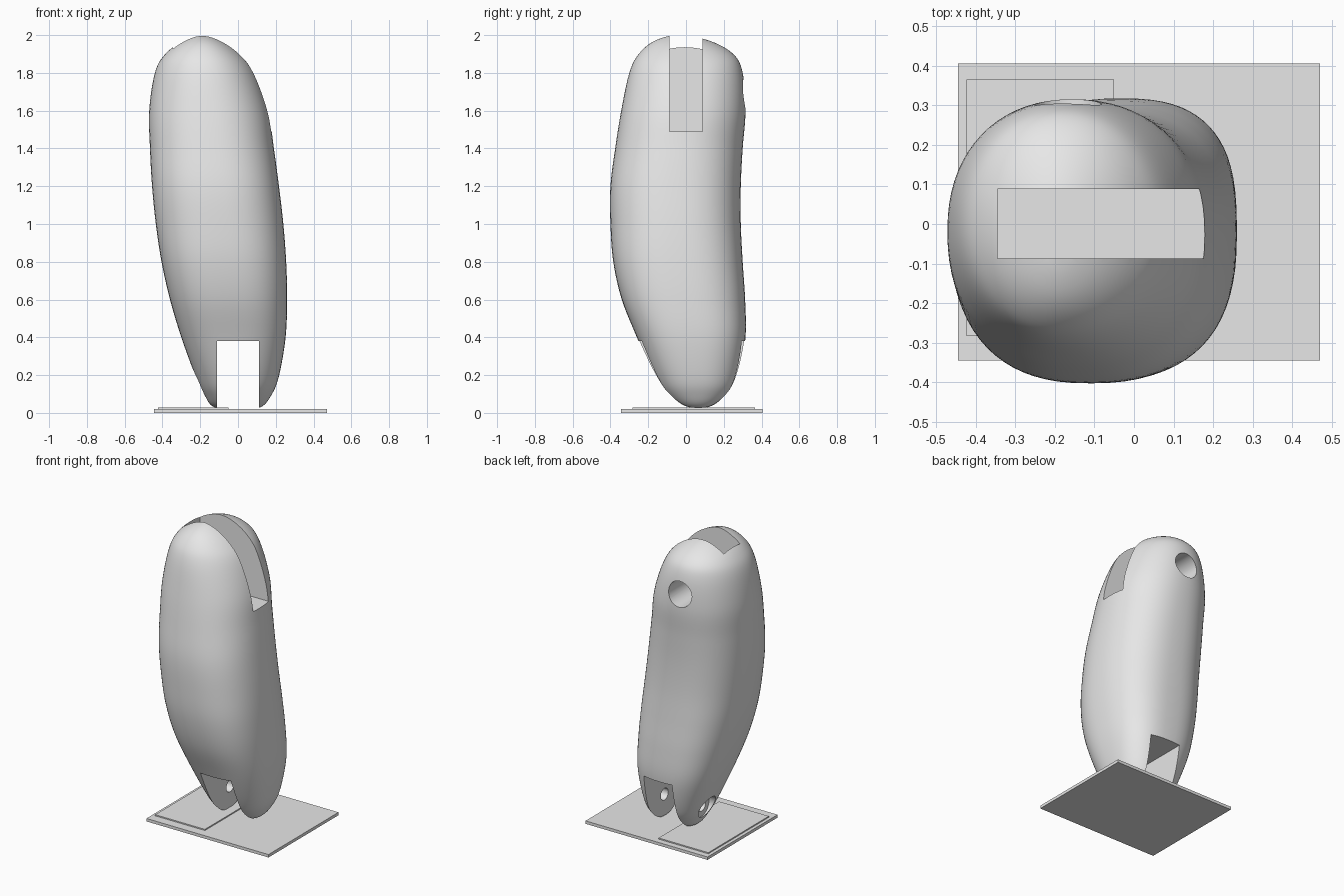
import bpy, bmesh, math
from mathutils import Matrix, Vector

if "Cube" in bpy.data.objects:
    bpy.data.objects.remove(bpy.data.objects["Cube"])

grey = bpy.data.materials.new("plain_grey")
grey.diffuse_color = (0.8, 0.8, 0.8, 1)
grey.use_nodes = True
grey.node_tree.nodes["Principled BSDF"].inputs["Base Color"].default_value = grey.diffuse_color


def add_object(name, bm):
    bmesh.ops.recalc_face_normals(bm, faces=bm.faces)
    mesh = bpy.data.meshes.new(name)
    bm.to_mesh(mesh)
    bm.free()
    mesh.materials.append(grey)
    ob = bpy.data.objects.new(name, mesh)
    bpy.context.collection.objects.link(ob)
    return ob


def box(name, lo, hi):
    bm = bmesh.new()
    lo, hi = Vector(lo), Vector(hi)
    m = Matrix.Translation((lo + hi) / 2) @ Matrix.Diagonal((*(hi - lo), 1))
    bmesh.ops.create_cube(bm, size=1, matrix=m)
    return add_object(name, bm)


def rod(name, start, end, radius):
    bm = bmesh.new()
    a, b = Vector(start), Vector(end)
    rot = (b - a).to_track_quat('Z', 'Y').to_matrix().to_4x4()
    bmesh.ops.create_cone(bm, cap_ends=True, segments=40, radius1=radius, radius2=radius,
                          depth=(b - a).length, matrix=Matrix.Translation((a + b) / 2) @ rot)
    return add_object(name, bm)


# Body stations: height, left, right, front, back, squareness
stations = [
    (0.02, 0.01, 0.01, 0.065, 0.065, 2.2),
    (0.03, -0.125, 0.12, -0.03, 0.16, 2.2),
    (0.10, -0.18, 0.18, -0.115, 0.24, 2.3),
    (0.20, -0.227, 0.218, -0.175, 0.283, 2.4),
    (0.40, -0.30, 0.252, -0.26, 0.315, 2.6),
    (0.60, -0.36, 0.26, -0.34, 0.313, 2.6),
    (0.80, -0.405, 0.255, -0.385, 0.30, 2.55),
    (1.00, -0.435, 0.24, -0.40, 0.29, 2.45),
    (1.20, -0.455, 0.217, -0.40, 0.29, 2.4),
    (1.40, -0.466, 0.19, -0.375, 0.30, 2.3),
    (1.60, -0.47, 0.16, -0.343, 0.315, 2.2),
    (1.80, -0.44, 0.09, -0.30, 0.30, 2.1),
    (1.90, -0.385, 0.015, -0.25, 0.25, 2.1),
    (1.97, -0.29, -0.085, -0.165, 0.125, 2.0),
    (2.00, -0.19, -0.19, -0.04, -0.04, 2.0),
]


def mirrored(s):
    return (s[0], s[2], s[1], s[4], s[3], s[5])


def spline(p, t):
    return [0.5 * (2 * b + (c - a) * t + (2 * a - 5 * b + 4 * c - d) * t * t
                   + (3 * b - a - 3 * c + d) * t ** 3) for a, b, c, d in zip(*p)]


path = [mirrored(stations[1])] + stations + [mirrored(stations[-2])]
STEPS, SEG = 6, 72
rows = [spline(path[i:i + 4], k / STEPS) for i in range(len(stations) - 1) for k in range(STEPS)]
rows = rows[1:]


def power(v, e):
    return math.copysign(abs(v) ** e, v)


# Smooth lofted body
bm = bmesh.new()
rings = []
for z, xl, xr, yf, yb, n in rows:
    ring = []
    for i in range(SEG):
        a = 2 * math.pi * i / SEG
        x = (xl + xr) / 2 + (xr - xl) / 2 * power(math.cos(a), 2 / n)
        y = (yf + yb) / 2 + (yb - yf) / 2 * power(math.sin(a), 2 / n)
        ring.append(bm.verts.new((x, y, z)))
    rings.append(ring)
for r0, r1 in zip(rings, rings[1:]):
    for i in range(SEG):
        j = (i + 1) % SEG
        bm.faces.new((r0[i], r0[j], r1[j], r1[i]))
for ring, s in ((rings[0], stations[0]), (rings[-1], stations[-1])):
    tip = bm.verts.new((s[1], s[3], s[0]))
    for i in range(SEG):
        bm.faces.new((ring[i], ring[(i + 1) % SEG], tip))
body = add_object("body", bm)

# Slots and pin holes cut from the body
cutters = [
    box("top_slot_cutter", (-0.345, -0.087, 1.49), (0.6, 0.088, 2.3)),
    box("bottom_slot_cutter", (-0.11, -0.8, -0.2), (0.11, 0.8, 0.38)),
    rod("back_hole_cutter", (-0.168, 0.0, 1.69), (-0.168, 0.6, 1.69), 0.086),
    rod("pin_hole_cutter", (-0.5, 0.073, 0.171), (0.17, 0.073, 0.171), 0.04),
    rod("counterbore_cutter", (-0.6, 0.073, 0.171), (-0.17, 0.073, 0.171), 0.075),
]
bpy.context.view_layer.objects.active = body
for c in cutters:
    mod = body.modifiers.new(c.name, 'BOOLEAN')
    mod.operation, mod.solver, mod.object = 'DIFFERENCE', 'EXACT', c
    bpy.ops.object.modifier_apply(modifier=mod.name)
for c in cutters:
    bpy.data.objects.remove(c)

bpy.ops.object.select_all(action='DESELECT')
body.select_set(True)
bpy.ops.object.shade_smooth_by_angle(angle=math.radians(35))

# Base plate with thin raised pad
box("base_plate", (-0.445, -0.345, 0.0), (0.47, 0.405, 0.02))
box("raised_pad", (-0.423, -0.283, 0.02), (-0.05, 0.365, 0.028))
